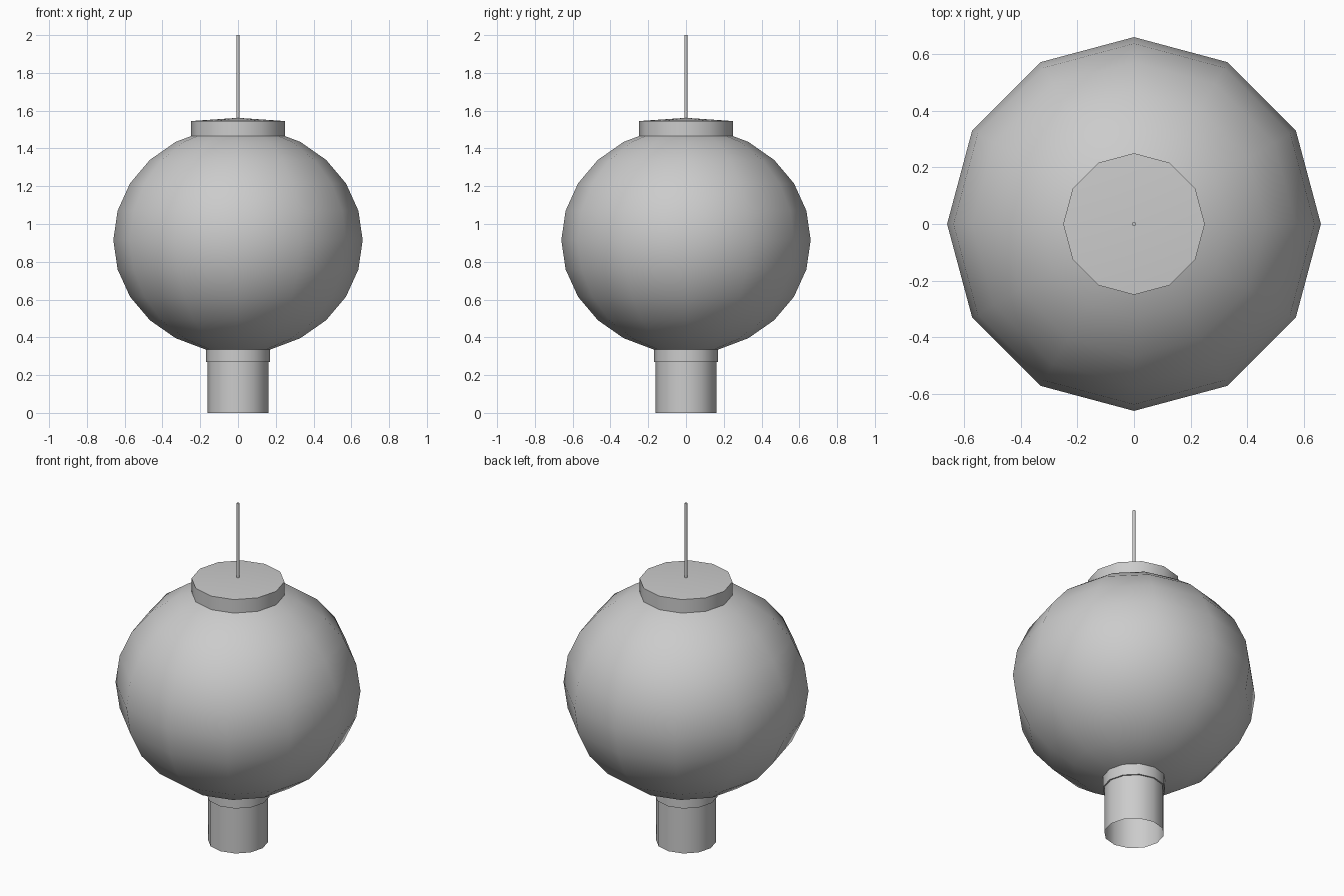
import bpy, bmesh
from math import radians, sin, cos, pi

if "Cube" in bpy.data.objects:
    bpy.data.objects.remove(bpy.data.objects["Cube"])

SIDES = 12


def lathe(name, profile, sides=SIDES, angle=40):
    """Revolve a list of (radius, z) points around the z axis."""
    bm = bmesh.new()
    verts = [bm.verts.new((r, 0, z)) for r, z in profile]
    edges = [bm.edges.new(pair) for pair in zip(verts, verts[1:])]
    bmesh.ops.spin(bm, geom=verts + edges, cent=(0, 0, 0), axis=(0, 0, 1),
                   angle=2 * pi, steps=sides, use_merge=False)
    bmesh.ops.remove_doubles(bm, verts=bm.verts, dist=1e-4)
    bmesh.ops.recalc_face_normals(bm, faces=bm.faces)
    # make sure open tubes face outward
    if sum(f.normal.dot(f.calc_center_median()) for f in bm.faces
           if abs(f.normal.z) < 0.5) < 0:
        bmesh.ops.reverse_faces(bm, faces=bm.faces)
    mesh = bpy.data.meshes.new(name)
    bm.to_mesh(mesh)
    bm.free()
    ob = bpy.data.objects.new(name, mesh)
    bpy.context.collection.objects.link(ob)
    bpy.ops.object.select_all(action='DESELECT')
    ob.select_set(True)
    bpy.context.view_layer.objects.active = ob
    bpy.ops.object.shade_smooth_by_angle(angle=radians(angle))
    return ob


# Slightly squashed round lantern body
ring_angles = [radians(-90 + 15 * i) for i in range(13)]
lathe("lantern_body", [(0.66 * cos(a), 0.915 + 0.60 * sin(a))
                       for a in ring_angles])

# Top cap with a shallow cone lid
lathe("top_cap", [(0, 1.46), (0.25, 1.46), (0.25, 1.545), (0, 1.562)])

# Narrow collar under the body and the open tassel hanging from it
lathe("bottom_collar", [(0.162, 0.27), (0.17, 0.27), (0.17, 0.338)])
lathe("tassel", [(0.162, 0), (0.162, 0.335)])

# Thin hanging cord
lathe("hanging_cord", [(0, 1.55), (0.008, 1.55), (0.008, 2.0), (0, 2.0)],
      sides=8, angle=50)
